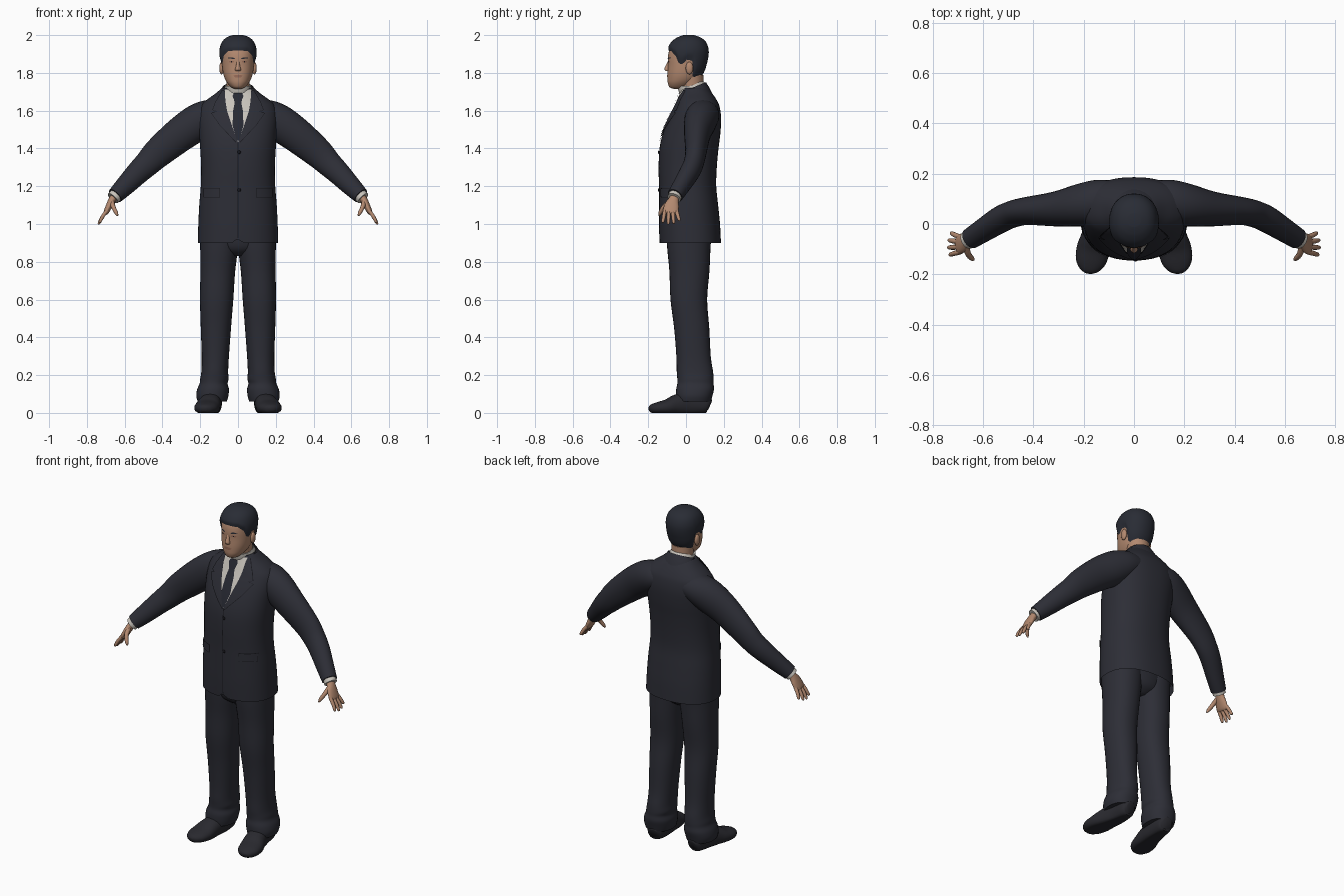
import bpy, bmesh, math
from mathutils import Vector
from mathutils.bvhtree import BVHTree

if "Cube" in bpy.data.objects:
    bpy.data.objects.remove(bpy.data.objects["Cube"])


def material(name, rgb):
    m = bpy.data.materials.new(name)
    m.diffuse_color = (*rgb, 1)
    m.use_nodes = True
    m.node_tree.nodes["Principled BSDF"].inputs["Base Color"].default_value = m.diffuse_color
    return m


SUIT = material("navy suit", (.026, .027, .037))
SEAM = material("dark seam", (.008, .008, .011))
TIE = material("tie", (.020, .022, .032))
SHIRT = material("shirt", (.58, .55, .50))
SKIN = material("skin", (.45, .25, .16))
LIPS = material("lips", (.32, .15, .10))
HAIR = material("hair", (.022, .025, .035))
SHOE = material("shoe leather", (.022, .022, .028))


def make(name, verts, faces, mat, angle=50):
    me = bpy.data.meshes.new(name)
    me.from_pydata(verts, [], faces)
    bm = bmesh.new()
    bm.from_mesh(me)
    bmesh.ops.recalc_face_normals(bm, faces=bm.faces)
    bm.to_mesh(me)
    bm.free()
    me.materials.append(mat)
    me.shade_smooth()
    me.set_sharp_from_angle(angle=math.radians(angle))
    ob = bpy.data.objects.new(name, me)
    bpy.context.collection.objects.link(ob)
    return ob


def smooth(rows, k=4):
    """Catmull-Rom interpolation between cross-sections."""
    out = []
    for i in range(len(rows) - 1):
        a, b, c, d = (rows[min(max(j, 0), len(rows) - 1)] for j in range(i - 1, i + 3))
        for s in range(k):
            t = s / k
            out.append(tuple(.5 * (2*q + (r-p)*t + (2*p-5*q+4*r-u)*t*t + (3*q-p-3*r+u)*t**3)
                             for p, q, r, u in zip(a, b, c, d)))
    return out + [tuple(rows[-1])]


def oval(a, p):
    f = lambda v: math.copysign(abs(v) ** (2 / p), v)
    return f(math.cos(a)), f(math.sin(a))


def skin_rings(rings, cap):
    n, faces = len(rings[0]), []
    for i in range(len(rings) - 1):
        for j in range(n):
            k = (j + 1) % n
            faces.append((i*n + j, i*n + k, (i+1)*n + k, (i+1)*n + j))
    last = (len(rings) - 1) * n
    if "b" in cap:
        faces.append(tuple(range(n)))
    if "t" in cap:
        faces.append(tuple(range(last, last + n)))
    return [v for r in rings for v in r], faces


def loft(name, rows, mat, n=32, p=2, ref=None, sx=1, k=4, cap="bt"):
    """Rows are x, y, z, radius, radius. Level rings, or rings square to the path when ref is set."""
    rows = smooth(rows, k)
    rings = []
    for i, (x, y, z, ra, rb) in enumerate(rows):
        u, v = Vector((1, 0, 0)), Vector((0, 1, 0))
        if ref:
            t = (Vector(rows[min(i+1, len(rows)-1)][:3]) - Vector(rows[max(i-1, 0)][:3])).normalized()
            u = Vector(ref)
            u = (u - t * u.dot(t)).normalized()
            v = t.cross(u)
        ring = []
        for j in range(n):
            c, s = oval(j * math.tau / n, p)
            q = Vector((x, y, z)) + u * c * ra + v * s * rb
            ring.append((q.x * sx, q.y, q.z))
        rings.append(ring)
    return make(name, *skin_rings(rings, cap), mat)


def level(rows):
    """z, front, back, half width -> loft rows."""
    return [(0, (f + b) / 2, z, w, (b - f) / 2) for z, f, b, w in rows]


def tree(ob):
    return BVHTree.FromPolygons([v.co for v in ob.data.vertices], [p.vertices for p in ob.data.polygons])


def plate(name, bvh, rows, mat, off, sx=1, nx=6, k=4):
    """Thin panel hugging the front of a surface; rows are z, x inner, x outer."""
    dense = []
    for a, b in zip(rows, rows[1:]):
        dense += [[p + (q - p) * s / k for p, q in zip(a, b)] for s in range(k)]
    dense.append(rows[-1])
    verts = []
    for z, x0, x1 in dense:
        for j in range(nx + 1):
            o = Vector((sx * (x0 + (x1 - x0) * j / nx), -1, z))
            hit, nor, _, _ = bvh.ray_cast(o, Vector((0, 1, 0)))
            if hit is None:
                hit, nor, _, _ = bvh.find_nearest(Vector((o.x, 0, z)))
            if nor.y > 0:
                nor = -nor
            verts.append(hit + nor * off)
    w = nx + 1
    faces = [(i*w + j, i*w + j + 1, (i+1)*w + j + 1, (i+1)*w + j)
             for i in range(len(dense) - 1) for j in range(nx)]
    return make(name, verts, faces, mat)


def ellipsoid(name, loc, size, mat):
    bm = bmesh.new()
    bmesh.ops.create_uvsphere(bm, u_segments=16, v_segments=10, radius=1)
    verts = [tuple(l + c * s for l, c, s in zip(loc, v.co, size)) for v in bm.verts]
    faces = [[v.index for v in f.verts] for f in bm.faces]
    bm.free()
    return make(name, verts, faces, mat)


# Jacket body, with a small notch where the front panels part at the hem
jacket = loft("jacket_body", level([
    (.90, -.14, .185, .213), (1.0, -.143, .18, .21), (1.1, -.143, .17, .205),
    (1.2, -.143, .16, .197), (1.3, -.145, .163, .195), (1.4, -.14, .172, .2),
    (1.48, -.122, .182, .205), (1.56, -.09, .186, .21), (1.62, -.06, .178, .2),
    (1.655, -.045, .163, .168), (1.69, -.03, .14, .12), (1.72, -.02, .115, .085)]),
    SUIT, n=56, p=2.3, cap="t")
for v in jacket.data.vertices:
    if v.co.z < .905 and v.co.y < 0 and abs(v.co.x) < .03:
        v.co.z += .025 * (1 - abs(v.co.x) / .03)
chest = tree(jacket)
loft("jacket_collar", [(0, .062, 1.655, .115, .085), (0, .048, 1.69, .1, .082),
                       (0, .035, 1.722, .082, .076)], SUIT, ref=(1, 0, 0), cap="")
loft("shirt_collar", [(0, .052, 1.68, .078, .078), (0, .028, 1.725, .07, .072),
                      (0, .025, 1.732, .066, .067)], SHIRT, ref=(1, 0, 0))

# Shirt front, tie, front closure and buttons
plate("shirt_front", chest, [(1.71, -.068, .068), (1.69, -.073, .073), (1.6, -.058, .058),
                             (1.52, -.033, .033), (1.43, -.003, .003)], SHIRT, .003, nx=10)
plate("tie", chest, [(1.69, -.02, .02), (1.675, -.028, .028), (1.64, -.017, .017),
                     (1.6, -.025, .025), (1.52, -.029, .029), (1.44, -.006, .006)], TIE, .009)
plate("front_closure", chest, [(1.43, -.002, .002), (.925, -.002, .002)], SEAM, .002, nx=1, k=24)
for z in (1.38, 1.18):
    ellipsoid("jacket_button", (.006, -.144, z), (.009, .005, .009), SEAM)

# Lapels and pocket flaps with dark edges
lapel = [(1.705, .068, .08), (1.64, .066, .118), (1.602, .058, .132), (1.595, .057, .112),
         (1.585, .054, .138), (1.52, .032, .092), (1.43, 0, .008)]
for sx in (-1, 1):
    plate("lapel_edge", chest, [(z, a, b + .003) for z, a, b in lapel], SEAM, .004, sx)
    plate("lapel", chest, lapel, SUIT, .007, sx)
    plate("pocket_edge", chest, [(1.19, .095, .18), (1.14, .095, .18)], SEAM, .002, sx)
    plate("pocket_flap", chest, [(1.187, .097, .178), (1.143, .097, .178)], SUIT, .005, sx)

# Trousers
loft("trouser_seat", [(0, .015, .83, .05, .06), (0, .015, .87, .15, .105),
                      (0, .015, .95, .19, .12), (0, .015, 1.0, .19, .12)], SUIT)
for sx in (-1, 1):
    loft("trouser_leg", [
        (.1, .018, .98, .1, .12), (.1, .015, .88, .1, .115), (.107, .018, .75, .092, .106),
        (.113, .015, .6, .088, .097), (.117, .03, .45, .08, .093), (.12, .04, .3, .072, .091),
        (.123, .047, .22, .071, .096), (.125, .05, .18, .075, .096), (.129, .05, .155, .074, .096),
        (.132, .048, .125, .084, .1), (.136, .044, .09, .085, .096), (.136, .042, .06, .077, .09)],
        SUIT, p=2.2, sx=sx)
    # Shoes, flattened on the ground
    shoe = loft("shoe", [
        (.13, .125, .04, .025, .03), (.132, .105, .045, .045, .048), (.138, .02, .05, .052, .065),
        (.15, -.05, .042, .06, .055), (.162, -.1, .03, .066, .042), (.172, -.15, .025, .06, .032),
        (.178, -.183, .022, .038, .022), (.18, -.196, .02, .014, .01)],
        SHOE, n=28, p=2.2, ref=(1, 0, 0), sx=sx)
    for v in shoe.data.vertices:
        v.co.z = max(v.co.z, 0)

# Sleeves, cuffs and hands
Y = (0, 1, 0)
for sx in (-1, 1):
    loft("sleeve", [
        (.07, .09, 1.59, .08, .06), (.14, .088, 1.575, .088, .085), (.21, .075, 1.54, .085, .097),
        (.305, .06, 1.475, .07, .092), (.42, .052, 1.38, .056, .08), (.48, .04, 1.32, .053, .069),
        (.53, .018, 1.272, .052, .062), (.6, -.026, 1.2, .046, .052),
        (.65, -.058, 1.15, .042, .043)], SUIT, n=28, ref=Y, sx=sx)
    loft("shirt_cuff", [(.63, -.047, 1.17, .036, .036), (.662, -.064, 1.136, .036, .036)],
         SHIRT, n=24, ref=Y, sx=sx)
    loft("palm", [
        (.645, -.055, 1.155, .027, .023), (.664, -.065, 1.13, .027, .02), (.68, -.075, 1.1, .038, .018),
        (.697, -.082, 1.065, .041, .014), (.703, -.084, 1.053, .036, .008)],
        SKIN, n=20, ref=Y, sx=sx)
    for i, length in enumerate((.88, 1, .95, .75)):
        y, d = -.082 - .03 + .0205 * i, -.010 + .008 * i
        loft("finger", [
            (.693, y, 1.072, .010, .010), (.693 + .025 * length, y + d * .5, 1.072 - .034 * length, .010, .010),
            (.693 + .042 * length, y + d, 1.072 - .066 * length, .008, .008),
            (.693 + .046 * length, y + d, 1.072 - .074 * length, .003, .003)],
            SKIN, n=10, ref=Y, sx=sx)
    loft("thumb", [(.668, -.085, 1.118, .014, .014), (.66, -.118, 1.09, .012, .012),
                   (.645, -.136, 1.06, .010, .010), (.637, -.142, 1.044, .004, .004)],
         SKIN, n=10, ref=(1, 0, 0), sx=sx)

# Neck and head
loft("neck", [(0, .045, 1.66, .062, .06), (0, .035, 1.72, .06, .06), (0, .03, 1.79, .064, .062)], SKIN)
head_rows = level([
    (1.716, -.065, -.01, .018), (1.723, -.086, .01, .035), (1.745, -.096, .04, .056),
    (1.77, -.098, .068, .07), (1.80, -.098, .085, .079), (1.84, -.096, .096, .084),
    (1.88, -.096, .106, .086), (1.92, -.088, .108, .086), (1.955, -.066, .094, .073),
    (1.975, -.038, .07, .052), (1.984, -.015, .045, .03), (1.988, 0, .03, .014)])
head = loft("head", head_rows, SKIN, n=40, p=2.15)
face = tree(head)

# Nose, eyes, brows, mouth and ears
loft("nose", [(0, -.090, 1.862, .008, .006), (0, -.097, 1.84, .010, .010),
              (0, -.1, 1.82, .015, .015), (0, -.098, 1.81, .014, .010)], SKIN, n=16)
plate("mouth", face, [(1.79, -.01, .01), (1.785, -.024, .024), (1.775, -.013, .013)], LIPS, .003)
for sx in (-1, 1):
    plate("eye", face, [(1.864, .026, .04), (1.86, .02, .048), (1.855, .026, .042)], LIPS, .002, sx)
    plate("pupil", face, [(1.863, .031, .037), (1.856, .031, .037)], SEAM, .003, sx, nx=2)
    plate("eyebrow", face, [(1.882, .028, .048), (1.878, .018, .054), (1.874, .016, .03)], HAIR, .002, sx)
    ellipsoid("ear", (sx * .087, .018, 1.825), (.012, .02, .033), SKIN)

# Hair shell rising from a hairline given by angle from the front
hairline = [(0, 1.915), (.6, 1.912), (1.0, 1.888), (1.2, 1.85), (1.42, 1.845), (1.55, 1.87),
            (1.85, 1.865), (2.05, 1.785), (2.5, 1.765), (3.2, 1.762)]
dense_head = smooth(head_rows)


def lookup(table, t):
    """Linear interpolation in (key, values...) rows."""
    for a, b in zip(table, table[1:]):
        if t <= b[0]:
            s = (t - a[0]) / (b[0] - a[0])
            return [p + (q - p) * s for p, q in zip(a, b)]
    return table[-1]


head_by_z = [(z, y, rx, ry) for x, y, z, rx, ry in dense_head]
rings, N, M = [], 64, 18
for i in range(M + 1):
    t, ring = math.sin(i / M * math.pi / 2), []
    for j in range(N):
        a = j * math.tau / N
        low = lookup(hairline, abs((a + math.pi) % math.tau - math.pi))[1]
        z = low + (1.988 - low) * t
        _, y, rx, ry = lookup(head_by_z, z)
        grow = .003 + .009 * min(1, i / 3)
        s, c = oval(math.pi / 2 - a, 2.15)[0], oval(math.pi / 2 - a, 2.15)[1]
        ring.append((s * (rx + grow), y - c * (ry + grow), z + .012 * max(0, (z - 1.88) / .108)))
    rings.append(ring)
make("hair", *skin_rings(rings, "t"), HAIR)
